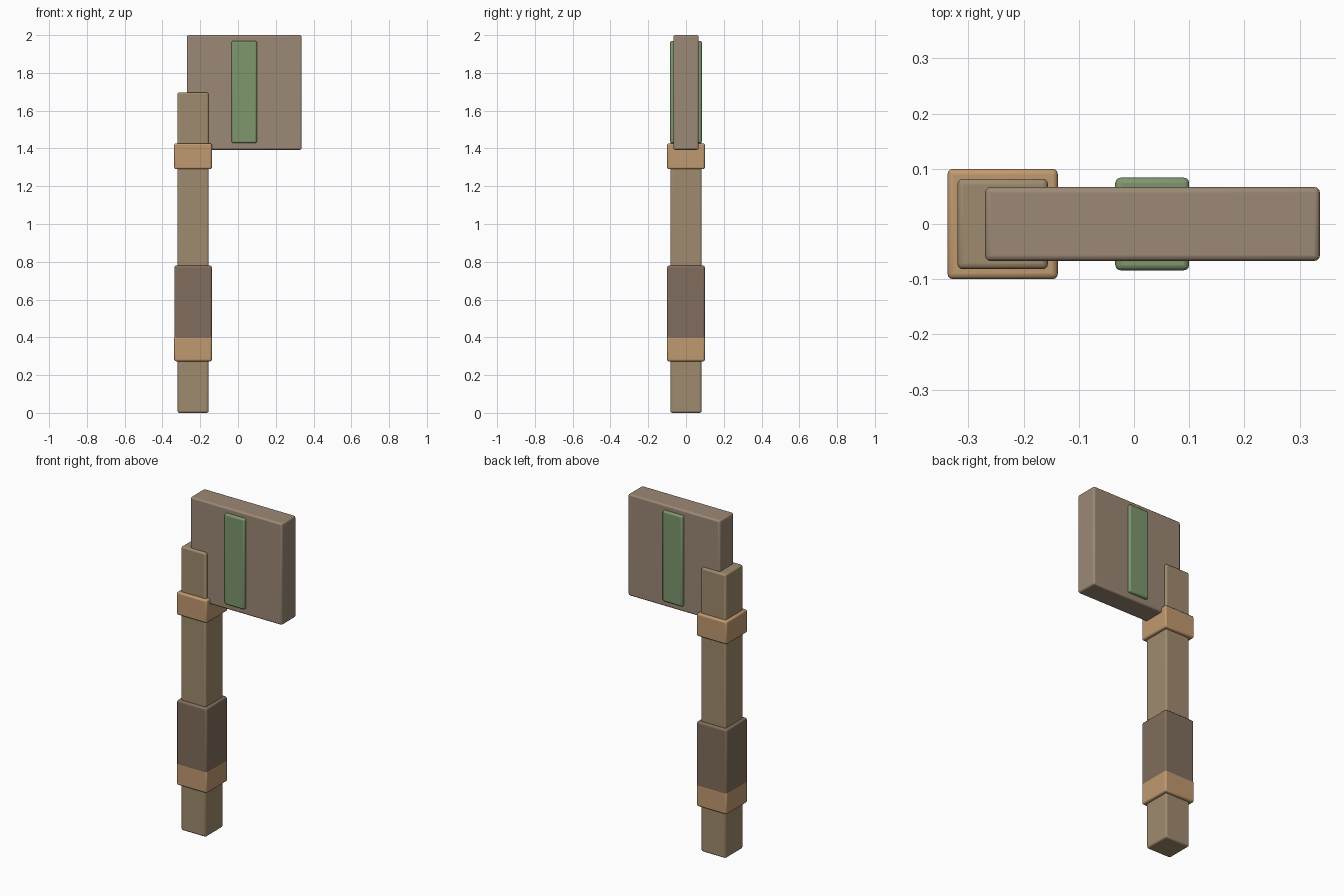
import bpy

if "Cube" in bpy.data.objects:
    bpy.data.objects.remove(bpy.data.objects["Cube"])


def material(name, rgb):
    m = bpy.data.materials.new(name)
    m.diffuse_color = (*rgb, 1.0)
    m.use_nodes = True
    m.node_tree.nodes["Principled BSDF"].inputs["Base Color"].default_value = m.diffuse_color
    return m


wood = material("wood", (0.35, 0.26, 0.156))
stone = material("stone", (0.33, 0.25, 0.18))
copper = material("copper", (0.53, 0.32, 0.16))
leather = material("leather", (0.22, 0.155, 0.11))
green = material("green", (0.21, 0.31, 0.155))


def block(name, x, y, z, mat, bevel=0.01):
    """Rounded box from (min, max) ranges along each axis."""
    bpy.ops.mesh.primitive_cube_add(
        size=1, location=[(a + b) / 2 for a, b in (x, y, z)])
    ob = bpy.context.object
    ob.name = name
    ob.scale = [b - a for a, b in (x, y, z)]
    bpy.ops.object.transform_apply(location=False, rotation=False, scale=True)
    mod = ob.modifiers.new("soft_edges", "BEVEL")
    mod.width = bevel
    mod.segments = 3
    ob.data.materials.append(mat)
    bpy.ops.object.shade_smooth_by_angle()
    return ob


def around_shaft(name, half, z, mat):
    """Square sleeve or post centred on the shaft axis."""
    cx = -0.238
    return block(name, (cx - half, cx + half), (-half, half), z, mat)


# Shaft, two metal collars and the leather grip
around_shaft("shaft", 0.082, (0.0, 1.697), wood)
around_shaft("lower_collar", 0.1, (0.273, 0.405), copper)
around_shaft("upper_collar", 0.1, (1.29, 1.427), copper)
around_shaft("grip", 0.0993, (0.28, 0.78), leather)

# Square head with a green band showing on both faces
block("head", (-0.27, 0.337), (-0.067, 0.067), (1.393, 2.0), stone)
block("head_band", (-0.034, 0.1), (-0.084, 0.084), (1.428, 1.97), green)
